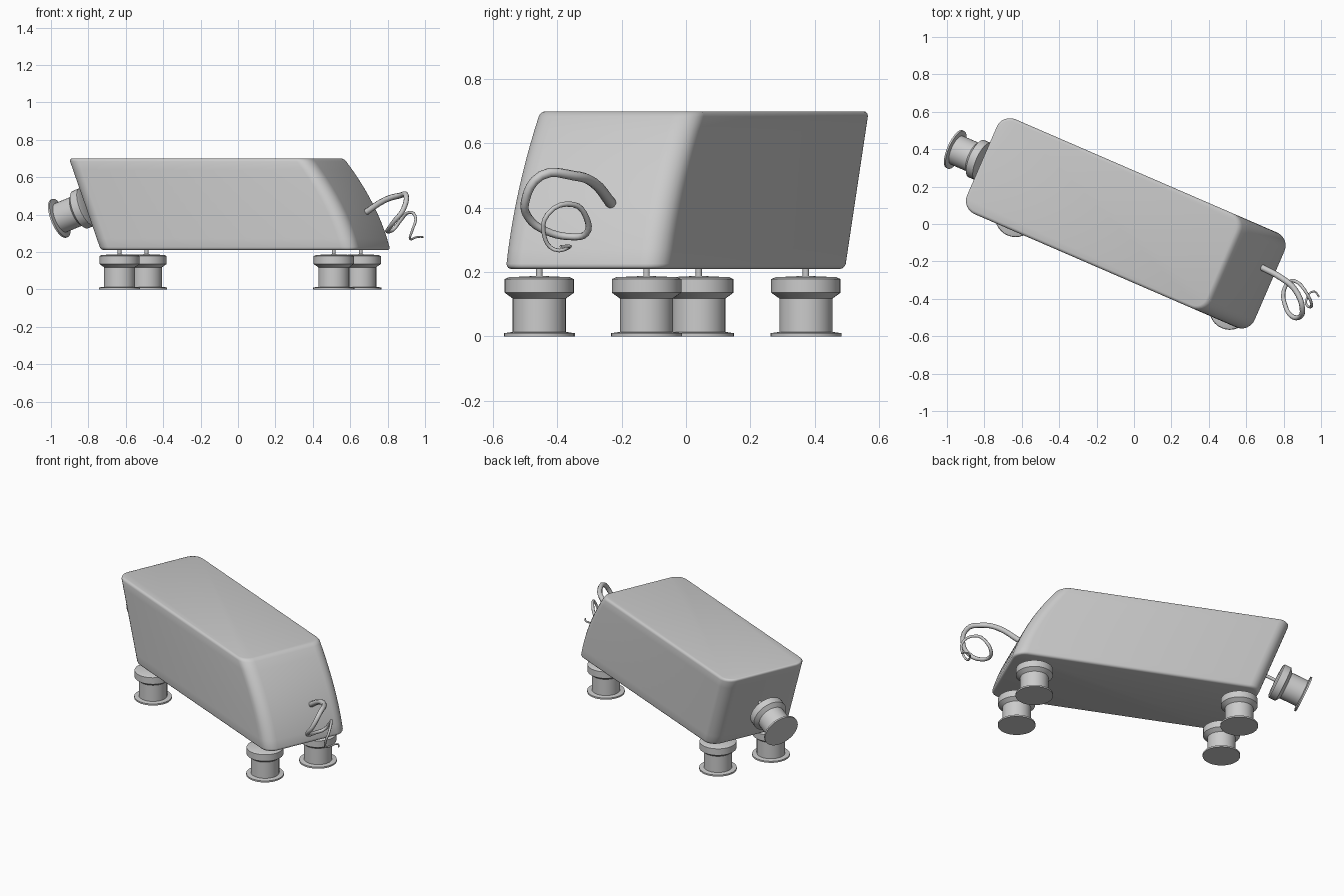
import bpy, bmesh
from math import sin, cos, pi, radians
from mathutils import Matrix, Vector

cube = bpy.data.objects.get("Cube")
if cube:
    bpy.data.objects.remove(cube, do_unlink=True)

grey = bpy.data.materials.new("plain grey")
grey.use_nodes = True
colour = (0.6, 0.6, 0.6, 1)
grey.diffuse_color = colour
grey.node_tree.nodes["Principled BSDF"].inputs["Base Color"].default_value = colour

# The whole animal is turned about the vertical axis
TURN = Matrix.Rotation(radians(-23.4), 4, "Z")
BOTTOM, TOP = 0.21, 0.70
MIDDLE, HALF_WIDTH = -0.014, 0.276


def loft(name, rings, matrix, angle=35):
    """Skin a stack of equal-length rings and cap both ends."""
    bm = bmesh.new()
    loops = [[bm.verts.new(p) for p in ring] for ring in rings]
    for low, high in zip(loops, loops[1:]):
        n = len(low)
        for i in range(n):
            j = (i + 1) % n
            bm.faces.new((low[i], low[j], high[j], high[i]))
    bm.faces.new(loops[0][::-1])
    bm.faces.new(loops[-1])
    bmesh.ops.recalc_face_normals(bm, faces=bm.faces)
    mesh = bpy.data.meshes.new(name)
    bm.to_mesh(mesh)
    bm.free()
    mesh.materials.append(grey)
    obj = bpy.data.objects.new(name, mesh)
    obj.matrix_world = matrix
    bpy.context.collection.objects.link(obj)
    bpy.ops.object.select_all(action="DESELECT")
    obj.select_set(True)
    bpy.context.view_layer.objects.active = obj
    bpy.ops.object.shade_smooth_by_angle(angle=radians(angle))
    return obj


def body_ring(z, inset):
    """Rounded rectangle whose ends slide with height."""
    s = (z - BOTTOM) / (TOP - BOTTOM)
    head = -0.70 - 0.185 * s + inset
    tail = 0.80 - 0.27 * s + 0.14 * s * (1 - s) - inset
    side = HALF_WIDTH - inset
    r = 0.075 - inset
    corners = [(tail - r, side - r), (head + r, side - r),
               (head + r, r - side), (tail - r, r - side)]
    ring = []
    for k, (x, y) in enumerate(corners):
        for i in range(7):
            a = (k + i / 6) * pi / 2
            ring.append((x + r * cos(a), MIDDLE + y + r * sin(a), z))
    return ring


# Body: slanted box with rounded corners and softened rims
R = 0.016
rim = [(R * (1 - sin(a)), R * (1 - cos(a))) for a in (0, pi / 6, pi / 3, pi / 2)]
levels = [(BOTTOM + dz, inset) for inset, dz in
          [(R * (1 - sin(a)), R * (1 - cos(a))) for a in (0, pi / 6, pi / 3, pi / 2)]]
levels += [(BOTTOM + R + (TOP - BOTTOM - 2 * R) * i / 10, 0) for i in range(1, 10)]
levels += [(TOP - dz, inset) for inset, dz in reversed(rim)]
loft("body", [body_ring(z, inset) for z, inset in levels], TURN, 50)


# Spools: flange, barrel, flared collar and thin stem
def spool(name, matrix, stem_top):
    profile = [(0.110, 0), (0.110, 0.010), (0.083, 0.014), (0.083, 0.118),
               (0.108, 0.136), (0.108, 0.178), (0.095, 0.184), (0.010, 0.188),
               (0.010, stem_top)]
    n = 32
    rings = [[(r * cos(2 * pi * i / n), r * sin(2 * pi * i / n), z)
              for i in range(n)] for r, z in profile]
    loft(name, rings, matrix)


for end, x in (("front", -0.597), ("rear", 0.651)):
    for side, y in (("right", -0.215), ("left", 0.148)):
        spool(f"{end}_{side}_leg", TURN @ Matrix.Translation((x, y, 0)), 0.22)

# Snout: the same spool, square to the slanted face
axis = Vector((0.935, 0, 0.353))
tilt = axis.to_track_quat("Z", "Y").to_matrix().to_4x4()
spool("snout", TURN @ Matrix.Translation((-1.04, MIDDLE, 0.378)) @ tilt, 0.27)

# Tail: tapering curl
path = [(.68, -.23, .41), (.79, -.29, .48), (.86, -.35, .5), (.9, -.45, .5),
        (.88, -.5, .42), (.84, -.49, .37), (.81, -.44, .33), (.8, -.36, .31),
        (.83, -.31, .32), (.87, -.31, .37), (.91, -.35, .41), (.95, -.43, .38),
        (.93, -.44, .31), (.92, -.41, .27), (.96, -.36, .28), (.99, -.39, .28)]
curve = bpy.data.curves.new("tail", "CURVE")
curve.dimensions = "3D"
curve.bevel_depth = 0.017
curve.bevel_resolution = 2
curve.use_fill_caps = True
curve.resolution_u = 4
spline = curve.splines.new("BEZIER")
spline.bezier_points.add(len(path) - 1)
for i, (point, co) in enumerate(zip(spline.bezier_points, path)):
    point.co = co
    point.handle_left_type = point.handle_right_type = "AUTO"
    point.radius = 1 - 0.75 * i / (len(path) - 1)
curve.materials.append(grey)
bpy.context.collection.objects.link(bpy.data.objects.new("tail", curve))
